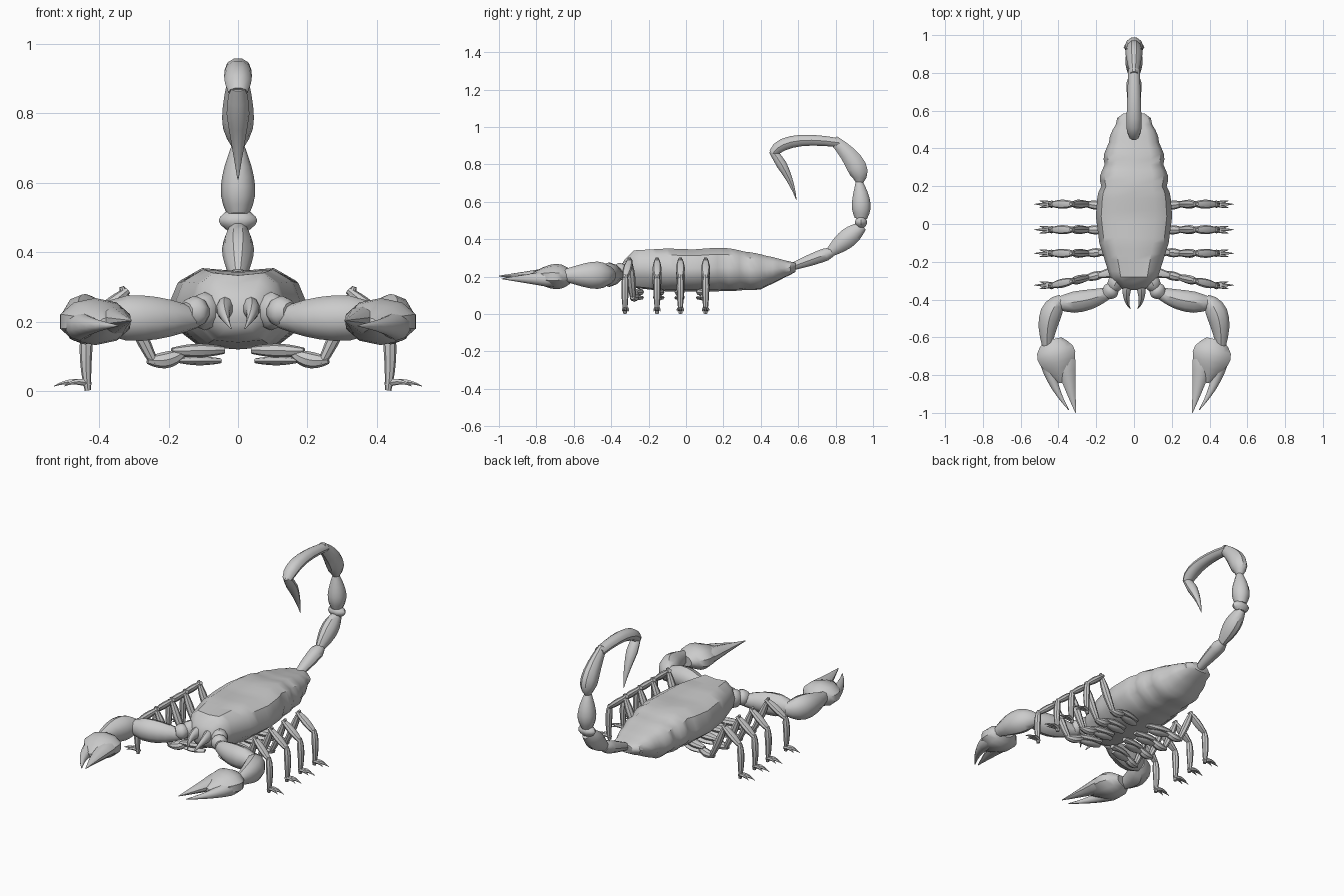
import bpy
import bmesh
from math import cos, sin, pi, radians
from mathutils import Vector

cube = bpy.data.objects.get("Cube")
if cube:
    bpy.data.objects.remove(cube, do_unlink=True)

SIDE, DEPTH, UP = Vector((1, 0, 0)), Vector((0, 1, 0)), Vector((0, 0, 1))

shell = bpy.data.materials.new("shell_grey")
shell.use_nodes = True
grey = (.6, .6, .6, 1)
shell.diffuse_color = grey
shell.node_tree.nodes["Principled BSDF"].inputs["Base Color"].default_value = grey


def loft(name, rings):
    """Skin a list of equal rings into a closed, smooth-shaded part."""
    bm = bmesh.new()
    loops = [[bm.verts.new(point) for point in ring] for ring in rings]
    count = len(loops[0])
    for first, second in zip(loops, loops[1:]):
        for i in range(count):
            j = (i + 1) % count
            bm.faces.new((first[i], first[j], second[j], second[i]))
    bm.faces.new(loops[0])
    bm.faces.new(loops[-1])
    bmesh.ops.recalc_face_normals(bm, faces=bm.faces)
    mesh = bpy.data.meshes.new(name)
    bm.to_mesh(mesh)
    bm.free()
    mesh.materials.append(shell)
    part = bpy.data.objects.new(name, mesh)
    bpy.context.collection.objects.link(part)
    bpy.ops.object.select_all(action="DESELECT")
    part.select_set(True)
    bpy.context.view_layer.objects.active = part
    bpy.ops.object.shade_smooth_by_angle(angle=radians(38))


def swell(t, start, peak, end):
    """Thickness rule: rises from start to full at the peak, falls to end."""
    if t < peak:
        return start + (1 - start) * sin(pi / 2 * t / peak)
    rest = (1 - t) / (1 - peak)
    if end >= .1:
        rest = sin(pi / 2 * rest)
    return end + (1 - end) * rest


def segment(name, path, ref, width, depth, start=.55, peak=.5, end=.5, sides=10):
    """Swollen limb segment along a straight or bent path; width lies along ref."""
    a, b = Vector(path[0]), Vector(path[-1])
    bend = Vector(path[1]) if len(path) == 3 else (a + b) / 2
    steps = 7
    rings = []
    for i in range(steps + 1):
        t = i / steps
        centre = a * (1 - t) ** 2 + bend * 2 * t * (1 - t) + b * t * t
        tangent = ((bend - a) * (1 - t) + (b - bend) * t).normalized()
        across = (ref - tangent * ref.dot(tangent)).normalized()
        other = tangent.cross(across)
        size = swell(t, start, peak, end)
        angles = [2 * pi * k / sides for k in range(sides)]
        rings.append([centre + size * (across * width * cos(q) + other * depth * sin(q))
                      for q in angles])
    loft(name, rings)


# Body: flat-topped cross-section, interpolated between a few outline stations
half = [(0, .93), (.55, 1), (.86, .7), (1, .1), (.93, -.4), (.55, -.93)]
profile = half + [(0, -1)] + [(-u, v) for u, v in reversed(half[1:])]
# y, half width, bottom, top
outline = [(-.35, .05, .19, .25), (-.33, .085, .16, .29), (-.28, .125, .14, .34),
           (-.1, .18, .12, .35), (.04, .198, .12, .345), (.2, .186, .12, .357),
           (.4, .15, .13, .32), (.56, .09, .21, .28), (.61, .02, .24, .265)]
rings = []
for a, b in zip(outline, outline[1:]):
    pieces = max(1, round((b[0] - a[0]) / .03))
    for i in range(pieces):
        y, w, low, high = (p + (q - p) * i / pieces for p, q in zip(a, b))
        # Abdomen plates are scalloped at regular seams
        scallop = 1 - abs(sin(pi * (y - .2) / .11)) if y > .15 else 0
        w *= 1.02 - .09 * scallop
        h = (high - low) / 2 * (1 - .03 * scallop)
        rings.append([(u * w, y, (low + high) / 2 + v * h) for u, v in profile])
loft("body", rings)

# Tail: path in y and z, half width, half depth, then the thickness rule
tail = {
    "base": ([(.56, .25), (.78, .33)], .04, .036, .55, .85, .7),
    "second": ([(.77, .33), (.945, .47)], .046, .054, .5, .55, .5),
    "knuckle": ([(.937, .462), (.935, .52)], .055, .034, .55, .5, .55),
    "third": ([(.935, .51), (.942, .6), (.925, .71)], .05, .053, .65, .35, .35),
    "fourth": ([(.925, .7), (.95, .79), (.79, .93)], .046, .055, .35, .4, .5),
    "fifth": ([(.82, .915), (.53, .96), (.465, .86)], .04, .034, .75, .75, .7),
    "stinger": ([(.46, .875), (.56, .74), (.59, .61)], .033, .029, .7, .3, .05),
}
for name, (path, *shape) in tail.items():
    segment(f"tail_{name}", [(0, y, z) for y, z in path], SIDE, *shape)

# Pincer arm: path in x and y, height, half height, half width, thickness rule
arm = {
    "arm_socket": ([(.07, -.26), (.115, -.35)], .23, .055, .045, .7, .6, .6),
    "arm_ring": ([(.1, -.33), (.15, -.38)], .228, .046, .046, .6, .5, .6),
    "upper_arm": ([(.12, -.355), (.24, -.42), (.42, -.42)], .21, .066, .06, .45, .65, .45),
    "forearm": ([(.38, -.4), (.47, -.45), (.46, -.66)], .207, .073, .06, .5, .45, .4),
    "palm": ([(.43, -.61), (.41, -.7), (.38, -.84)], .2, .068, .108, .45, .4, .15),
    "inner_finger": ([(.37, -.69), (.345, -.85), (.308, -1)], .203, .045, .06, .9, .1, .04),
    "outer_finger": ([(.46, -.7), (.45, -.84), (.345, -.985)], .188, .045, .045, .9, .1, .04),
}

# Leg: path outward in x and z, half width, half thickness, thickness rule
leg = {
    "hip_pad": ([(.05, .087), (.17, .087)], .028, .013),
    "hip": ([(.04, .118), (.19, .115)], .027, .02),
    "hip_joint": ([(.16, .11), (.2, .08), (.26, .09)], .024, .024),
    "thigh": ([(.24, .08), (.29, .17), (.335, .3)], .024, .021, .6, .6, .35),
    "knee": ([(.318, .29), (.44, .19)], .024, .019),
    "shin": ([(.43, .21), (.445, .1), (.432, .002)], .02, .019, .6, .25, .5),
}
# Each row: hip y, foot y, and the x where the leg stops slanting
leg_rows = {"front": (-.23, -.34, .5), "second": (-.13, -.155, .22),
            "third": (-.04, -.03, .22), "rear": (.06, .105, .22)}

for s, hand in ((1, "left"), (-1, "right")):
    for name, (path, z, *shape) in arm.items():
        segment(f"{hand}_{name}", [(s * x, y, z) for x, y in path], UP, *shape)

    # Curved mouth fang
    fang = [(.03, -.3, .24), (.055, -.4, .24), (.02, -.448, .18)]
    segment(f"{hand}_fang", [(s * x, y, z) for x, y, z in fang], UP,
            .035, .026, .9, .2, .06)

    for row, (hip_y, foot_y, straight) in leg_rows.items():
        def place(x, z):
            t = min(1, x / straight)
            return Vector((s * x, hip_y + (foot_y - hip_y) * t, z))

        for name, (path, *shape) in leg.items():
            segment(f"{hand}_{row}_{name}", [place(x, z) for x, z in path],
                    DEPTH, *shape, sides=8)

        # Three small toes fanning outward
        ankle = place(.425, .018)
        for k, toe in enumerate(("fore", "middle", "hind")):
            fan = k - 1
            reach = .105 - .03 * abs(fan)
            knuckle = ankle + Vector((s * reach / 2, fan * .012, .02))
            tip = ankle + Vector((s * reach, fan * .018, -.004))
            segment(f"{hand}_{row}_{toe}_toe", [ankle, knuckle, tip], DEPTH,
                    .01, .01, .9, .2, .1, sides=6)
